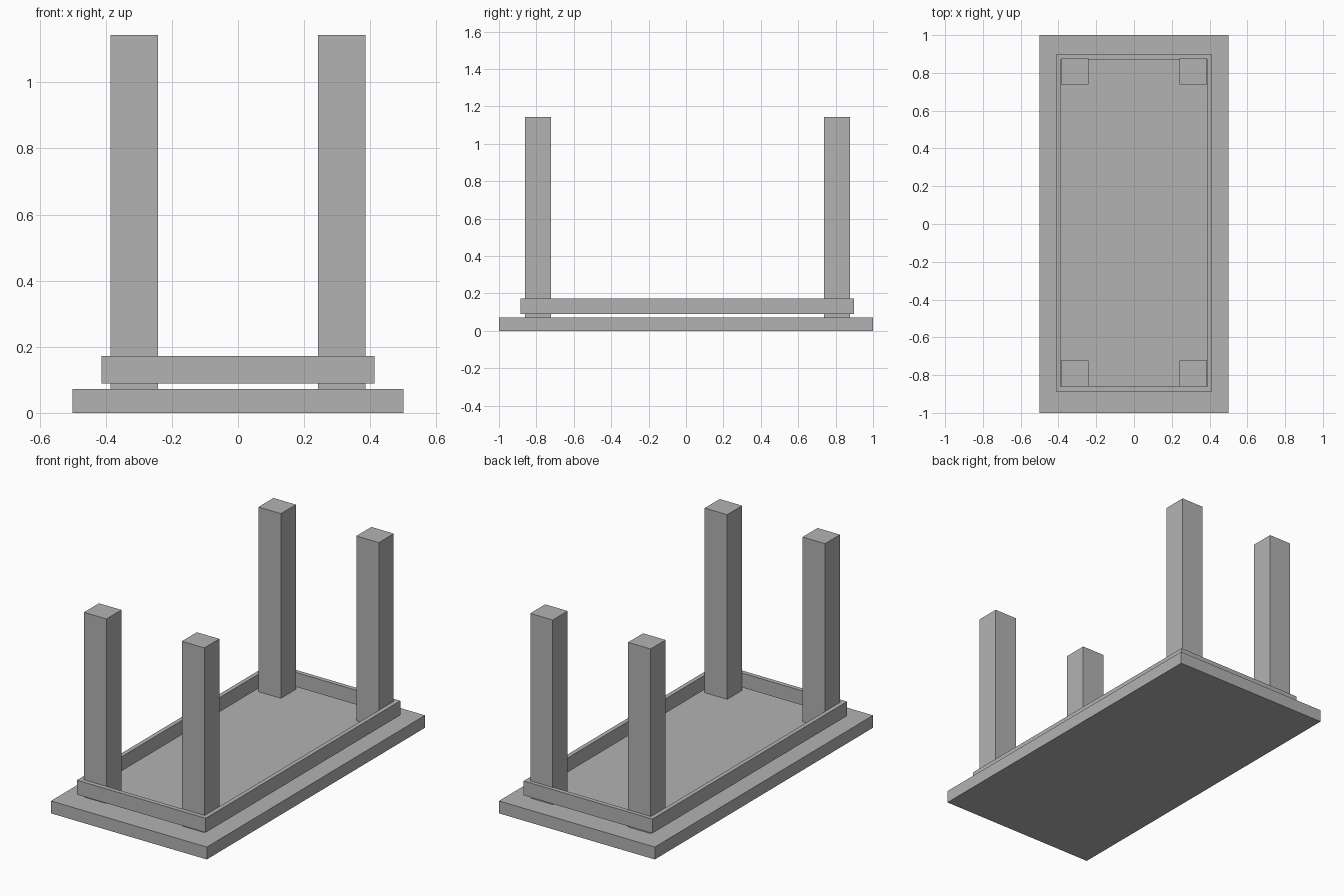
import bpy

cube = bpy.data.objects.get("Cube")
if cube:
    bpy.data.objects.remove(cube, do_unlink=True)

# Single plain grey
grey = bpy.data.materials.new("plain grey")
grey.use_nodes = True
colour = (0.45, 0.45, 0.45, 1)
grey.diffuse_color = colour
grey.node_tree.nodes["Principled BSDF"].inputs["Base Color"].default_value = colour


def box(name, x, y, z):
    """Axis-aligned box from (low, high) ranges."""
    spans = (x, y, z)
    bpy.ops.mesh.primitive_cube_add(size=1, location=[(a + b) / 2 for a, b in spans])
    obj = bpy.context.object
    obj.name = name
    obj.scale = [b - a for a, b in spans]
    bpy.ops.object.transform_apply(location=False, rotation=False, scale=True)
    obj.data.materials.append(grey)
    return obj


# Table top, lying face down
TOP = 0.072
box("table_top", (-0.5, 0.5), (-1, 1), (0, TOP))

# Apron frame, a thin rectangular ring held just clear of the top
X_OUT, X_IN = 0.413, 0.388
FRONT, BACK, WALL = -0.886, 0.898, 0.026
APRON_Z = (0.089, 0.172)
box("front_apron", (-X_OUT, X_OUT), (FRONT, FRONT + WALL), APRON_Z)
box("back_apron", (-X_OUT, X_OUT), (BACK - WALL, BACK), APRON_Z)
for side, s in (("left", 1), ("right", -1)):
    x = sorted((s * X_IN, s * X_OUT))
    box(side + "_apron", x, (FRONT + WALL, BACK - WALL), APRON_Z)

# Four square legs standing inside the corners
for end, y in (("front", (-0.86, -0.723)), ("back", (0.739, 0.876))):
    for side, s in (("left", 1), ("right", -1)):
        x = sorted((s * 0.242, s * 0.386))
        box(f"{end}_{side}_leg", x, y, (TOP, 1.143))
